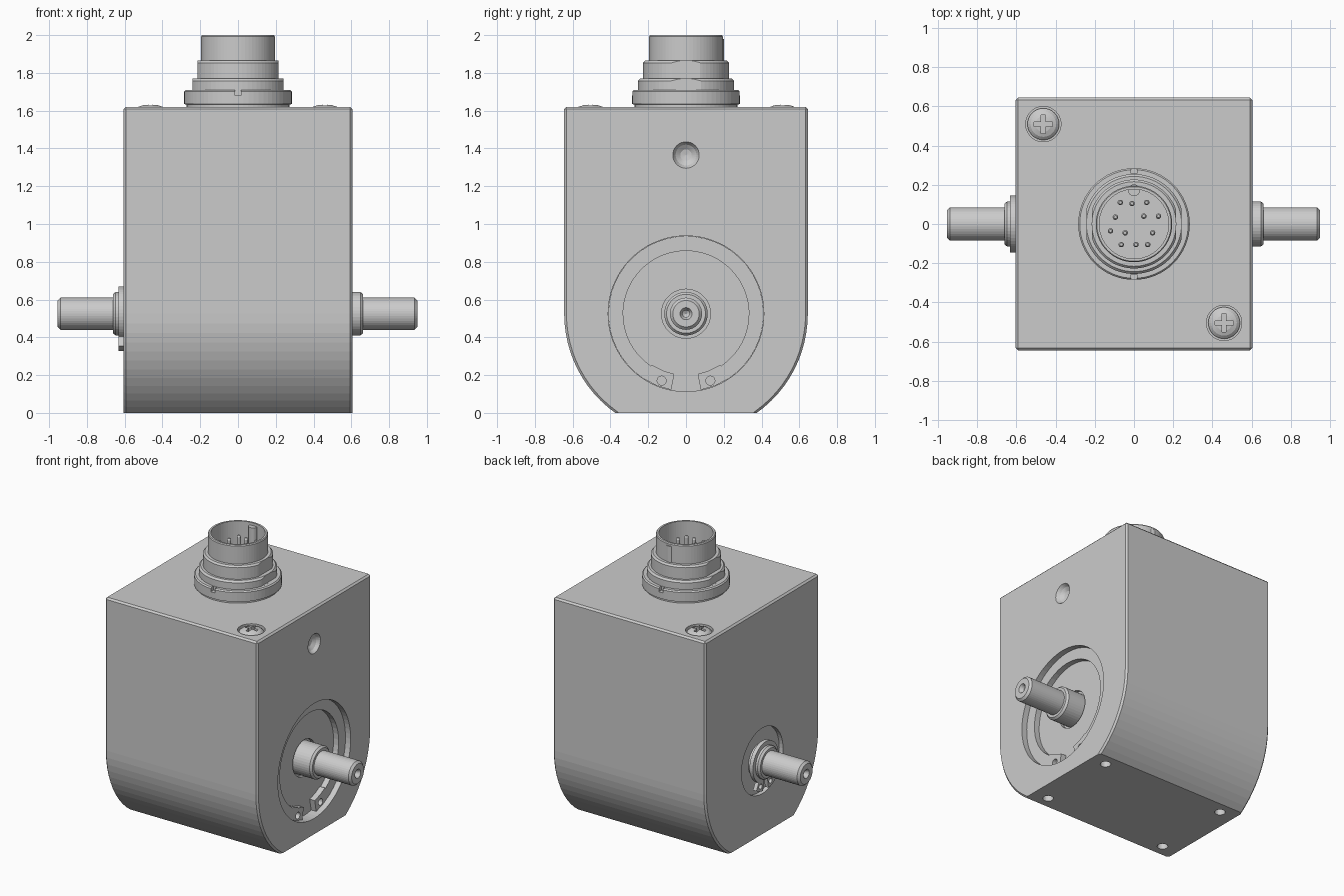
import bpy, bmesh
from math import sin, cos, pi, radians, sqrt, asin

if "Cube" in bpy.data.objects:
    bpy.data.objects.remove(bpy.data.objects["Cube"])

AXIS_Z = 0.525          # height of the shaft axis
BODY_R, HX, TOP = 0.645, 0.605, 1.62


def to_object(name, bm):
    bmesh.ops.recalc_face_normals(bm, faces=bm.faces[:])
    me = bpy.data.meshes.new(name)
    bm.to_mesh(me)
    bm.free()
    ob = bpy.data.objects.new(name, me)
    bpy.context.collection.objects.link(ob)
    return ob


def lathe(name, profile, axis='Z', at=(0, 0, 0), segs=48):
    """Revolve (radius, height) points about the Z or X axis through 'at'."""
    bm = bmesh.new()
    rings = []
    for r, h in profile:
        ring = []
        for i in range(1 if r == 0 else segs):
            a = 2 * pi * i / segs
            u, v = r * cos(a), r * sin(a)
            p = (u, v, h) if axis == 'Z' else (h, u, v)
            ring.append(bm.verts.new([p[k] + at[k] for k in range(3)]))
        rings.append(ring)
    for a, b in zip(rings, rings[1:]):
        for i in range(segs):
            j = (i + 1) % segs
            quad = [a[i % len(a)], a[j % len(a)], b[j % len(b)], b[i % len(b)]]
            bm.faces.new(list(dict.fromkeys(quad)))
    return to_object(name, bm)


def cyl(name, r, h0, h1, axis='Z', at=(0, 0, 0), segs=32):
    return lathe(name, [(0, h0), (r, h0), (r, h1), (0, h1)], axis, at, segs)


def box(name, lo, hi):
    bm = bmesh.new()
    bmesh.ops.create_cube(bm, size=1)
    for v in bm.verts:
        v.co = [(lo[k] + hi[k]) / 2 + v.co[k] * (hi[k] - lo[k]) for k in range(3)]
    return to_object(name, bm)


def prism_x(name, pts, x0, x1):
    """Extrude a (y, z) outline from x0 to x1."""
    bm = bmesh.new()
    f = bm.faces.new([bm.verts.new((x0, y, z)) for y, z in pts])
    ext = bmesh.ops.extrude_face_region(bm, geom=[f])['geom']
    for v in ext:
        if isinstance(v, bmesh.types.BMVert):
            v.co.x = x1
    return to_object(name, bm)


def cut(ob, cutters):
    """Subtract every cutter, then remove it."""
    bpy.context.view_layer.objects.active = ob
    for c in cutters:
        m = ob.modifiers.new("cut", 'BOOLEAN')
        m.operation, m.solver, m.object = 'DIFFERENCE', 'EXACT', c
        bpy.ops.object.modifier_apply(modifier=m.name)
        bpy.data.objects.remove(c)


def retaining_ring(name, x0, x1, ri, ro, lug_i, lug_o, gap, lug, hole_at, hole_r):
    """Open ring with two drilled lugs beside a gap at the bottom (angles in degrees)."""
    angs = [gap, (gap + lug) / 2, lug]
    n = 40
    angs += [lug + 1 + (358 - 2 * lug) * i / n for i in range(n + 1)]
    angs += [360 - lug, 360 - (gap + lug) / 2, 360 - gap]

    def pt(r, a):
        return (r * sin(radians(a)), AXIS_Z - r * cos(radians(a)))
    in_lug = lambda a: a <= lug or a >= 360 - lug
    outer = [pt(lug_o if in_lug(a) else ro, a) for a in angs]
    inner = [pt(lug_i if in_lug(a) else ri, a) for a in angs]
    ob = prism_x(name, outer + inner[::-1], x0, x1)
    holes = []
    for s in (-1, 1):
        y, z = pt(hole_at[0], s * hole_at[1])
        holes.append(cyl("cutter", hole_r, min(x0, x1) - .05, max(x0, x1) + .05, 'X', (0, y, z), 16))
    cut(ob, holes)


# Housing: square top, rounded lower sides, flat foot, small chamfer
a0, N = asin(AXIS_Z / BODY_R), 12
arc = [(BODY_R * cos(a0 * i / N), AXIS_Z - BODY_R * sin(a0 * i / N)) for i in range(N + 1)]
outline = [(BODY_R, TOP)] + arc
body = prism_x("housing", outline + [(-y, z) for y, z in outline[::-1]], -HX, HX)
bm = bmesh.new()
bm.from_mesh(body.data)
edges = [e for e in bm.edges if e.calc_face_angle(0) > 1.2 and max(v.co.z for v in e.verts) > .01]
bmesh.ops.bevel(bm, geom=edges, offset=.012, segments=1, affect='EDGES', profile=.5)
bm.to_mesh(body.data)
bm.free()

# Housing recesses: ring seats, dimple, screw pockets, mounting holes
axis = (0, 0, AXIS_Z)
SCREWS = [(-.463, .51), (.46, -.505)]
cutters = [
    cyl("cutter", .412, .525, .7, 'X', axis, 72),
    cyl("cutter", .13, .5, .56, 'X', axis, 40),
    cyl("cutter", .235, -.7, -.575, 'X', axis, 56),
    lathe("cutter", [(0, .56), (.03, .565), (.055, .582), (.07, .605), (.07, .65), (0, .65)],
          'X', (0, 0, 1.365), 32)]
cutters += [cyl("cutter", .09, 1.585, 1.7, 'Z', (x, y, 0), 40) for x, y in SCREWS]
cutters += [cyl("cutter", .035, -.1, .15, 'Z', (x, y, 0), 20) for x in (-.485, .485) for y in (-.29, .29)]
cut(body, cutters)

# Shafts with shoulder, chamfered tip and centre drilling
for name, s, end in (("right_shaft", 1, .95), ("left_shaft", -1, .955)):
    prof = [(0, .45), (.115, .45), (.115, .648), (.103, .662), (.085, .662), (.085, end - .015),
            (.07, end), (.032, end), (.018, end - .025), (.018, end - .07), (0, end - .08)]
    lathe(name, [(r, s * h) for r, h in prof], 'X', axis, 40)

# Retaining rings: inner one on the right, outer one on the left
retaining_ring("right_retaining_ring", .522, .565, .333, .411, .325, .411, 11, 33, (.377, 20), .024)
retaining_ring("left_retaining_ring", -.605, -.632, .112, .145, .112, .2, 9, 32, (.165, 20), .018)

# Cross-head screws on the lid
for i, (x, y) in enumerate(SCREWS):
    screw = lathe(f"lid_screw_{i + 1}", [(0, 1.575), (.081, 1.575), (.081, 1.606), (.065, 1.62),
                                        (.04, 1.629), (0, 1.633)], 'Z', (x, y, 0), 32)
    cut(screw, [box("cutter", (x - a, y - b, 1.6), (x + a, y + b, 1.66))
                for a, b in ((.047, .011), (.011, .047))])

# Connector shell: stepped, hollow, with flats and wrench slots
shell = lathe("connector_shell", [
    (0, 1.61), (.272, 1.61), (.272, 1.632), (.285, 1.635), (.285, 1.702), (.277, 1.71), (.255, 1.71),
    (.255, 1.757), (.243, 1.77), (.227, 1.77), (.227, 1.853), (.216, 1.865), (.195, 1.865),
    (.195, 1.993), (.19, 2.0), (.177, 2.0), (.177, 1.76), (0, 1.76)], 'Z', segs=64)
cutters = [box("cutter", (-.016, min(s * .257, s * .32), 1.68), (.016, max(s * .257, s * .32), 1.74))
           for s in (-1, 1)]
for d, z0, z1 in ((.214, 1.77, 1.8649), (.242, 1.7101, 1.7699)):
    cutters += [box("cutter", (min(s * d, s * .4), -.3, z0), (max(s * d, s * .4), .3, z1)) for s in (-1, 1)]
cut(shell, cutters)

# Connector key, centre boss and contact pins
cyl("connector_key", .03, 1.75, 1.98, 'Z', (0, .172, 0), 20)
cyl("connector_centre", .03, 1.75, 1.765, 'Z', segs=20)
PINS = [(-.07, .11), (-.01, .105), (.065, .11), (-.095, .035), (.05, .04), (.125, .04),
        (-.12, -.035), (-.045, -.045), (.095, -.045), (-.065, -.105), (.01, -.105), (.07, -.105)]
for i, (x, y) in enumerate(PINS):
    lathe(f"contact_pin_{i + 1}", [(0, 1.75), (.014, 1.75), (.014, 1.91), (.008, 1.92), (0, 1.92)],
          'Z', (x, y, 0), 14)
